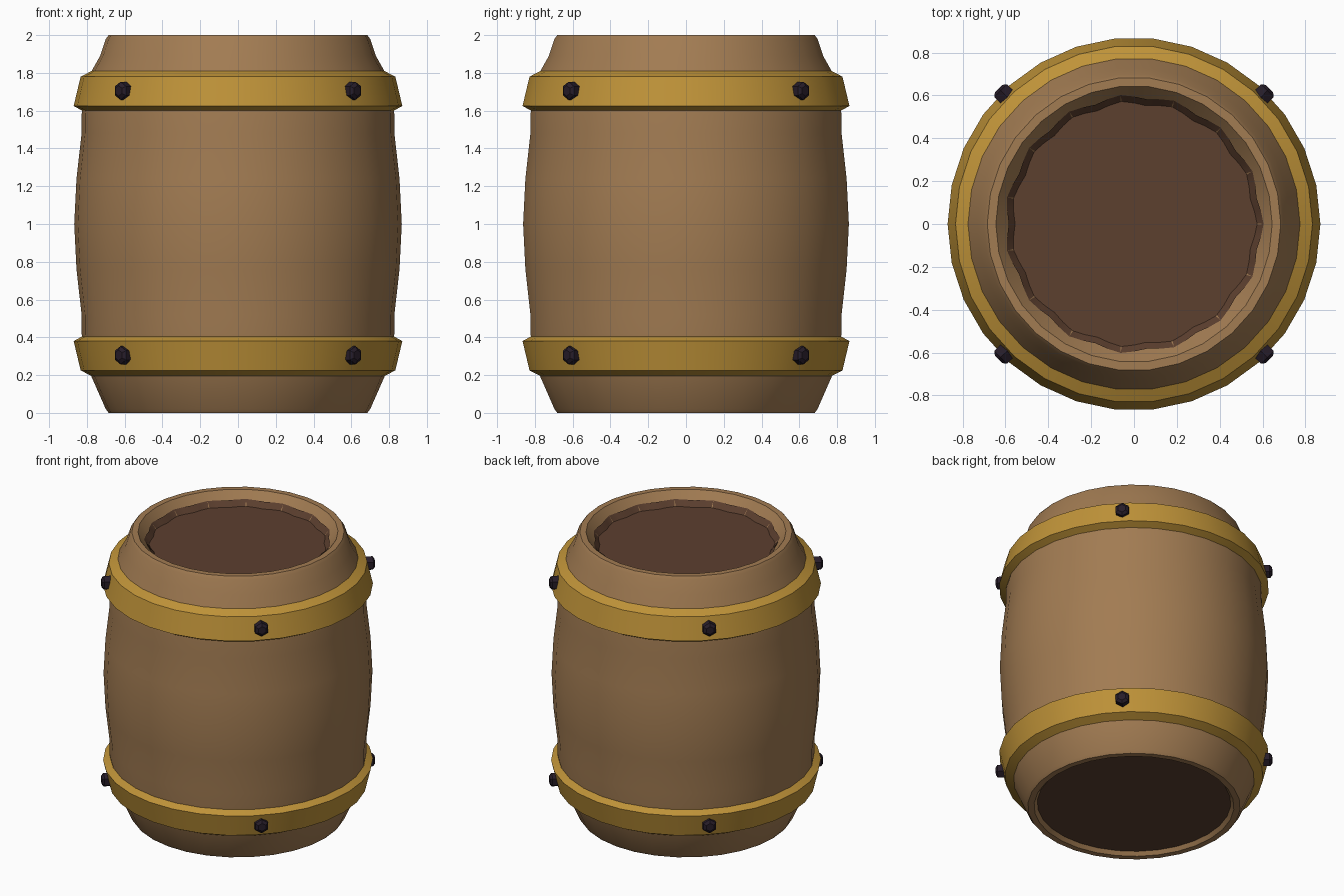
import bpy, bmesh, math
from mathutils import Matrix, Vector

if "Cube" in bpy.data.objects:
    bpy.data.objects.remove(bpy.data.objects["Cube"])


def material(name, rgb):
    m = bpy.data.materials.new(name)
    m.diffuse_color = (*rgb, 1)
    m.use_nodes = True
    m.node_tree.nodes["Principled BSDF"].inputs["Base Color"].default_value = m.diffuse_color
    return m


WOOD = material("wood", (0.36, 0.20, 0.085))
DARK = material("dark_wood", (0.107, 0.050, 0.028))
GOLD = material("hoop_gold", (0.52, 0.29, 0.04))
IRON = material("dark_iron", (0.020, 0.012, 0.022))


def finish(bm, name, mat, angle):
    bmesh.ops.recalc_face_normals(bm, faces=bm.faces)
    me = bpy.data.meshes.new(name)
    bm.to_mesh(me)
    bm.free()
    ob = bpy.data.objects.new(name, me)
    me.materials.append(mat)
    bpy.context.collection.objects.link(ob)
    bpy.ops.object.select_all(action='DESELECT')
    ob.select_set(True)
    bpy.context.view_layer.objects.active = ob
    if angle:
        bpy.ops.object.shade_smooth_by_angle(angle=math.radians(angle))
    return ob


def lathe(name, profile, mat, sides=30, closed=False, caps=False, wave=0.0, lobes=15, angle=32):
    """Revolve (radius, z) points round z, with optional scalloped radius."""
    bm = bmesh.new()
    rings = []
    for r, z in profile:
        ring = []
        for i in range(sides):
            a = 2 * math.pi * i / sides
            q = r + wave * math.cos(lobes * a)
            ring.append(bm.verts.new((q * math.cos(a), q * math.sin(a), z)))
        rings.append(ring)
    pairs = list(zip(rings, rings[1:]))
    if closed:
        pairs.append((rings[-1], rings[0]))
    for a, b in pairs:
        for i in range(sides):
            j = (i + 1) % sides
            bm.faces.new((a[i], a[j], b[j], b[i]))
    if caps:
        bm.faces.new(rings[0])
        bm.faces.new(rings[-1])
    return finish(bm, name, mat, angle)


# Bulging wooden body with a lip and shallow recess at both ends
lathe("barrel_body", [
    (0.58, 0.08), (0.645, 0.0), (0.685, 0.0), (0.70, 0.02), (0.775, 0.19), (0.81, 0.30),
    (0.828, 0.42), (0.828, 0.52), (0.855, 0.76), (0.867, 1.0), (0.855, 1.24), (0.828, 1.48),
    (0.828, 1.58), (0.81, 1.70), (0.775, 1.81), (0.73, 1.89), (0.70, 1.98), (0.685, 2.0),
    (0.645, 2.0), (0.565, 1.90)], WOOD)

# Scalloped dark lid inside the top and dark base underneath
lathe("lid", [(0.56, 1.86), (0.595, 1.95), (0.565, 1.912)], DARK, sides=60, caps=True, wave=0.010)
lathe("base", [(0.63, 0.025), (0.60, 0.07)], DARK, sides=60, caps=True, wave=0.006)

# Two mirrored metal hoops
HOOP = [(0.76, 1.60), (0.825, 1.60), (0.87, 1.625), (0.833, 1.78), (0.775, 1.81), (0.74, 1.81)]
lathe("upper_hoop", HOOP, GOLD, closed=True, angle=25)
lathe("lower_hoop", [(r, 2.005 - z) for r, z in HOOP], GOLD, closed=True, angle=25)

# Domed hexagonal rivets on the diagonals of each hoop
for level, z in (("upper", 1.705), ("lower", 0.305)):
    for k in range(4):
        a = math.radians(45 + 90 * k)
        out = Vector((math.cos(a), math.sin(a), 0))
        bm = bmesh.new()
        for depth, r1, r2, mid in ((0.05, 0.048, 0.048, 0.855), (0.014, 0.048, 0.028, 0.887)):
            place = Matrix.Translation(out * mid + Vector((0, 0, z))) @ \
                out.to_track_quat('Z', 'Y').to_matrix().to_4x4()
            bmesh.ops.create_cone(bm, cap_ends=True, segments=6, radius1=r1, radius2=r2,
                                  depth=depth, matrix=place)
        finish(bm, f"{level}_rivet_{k + 1}", IRON, 0)
